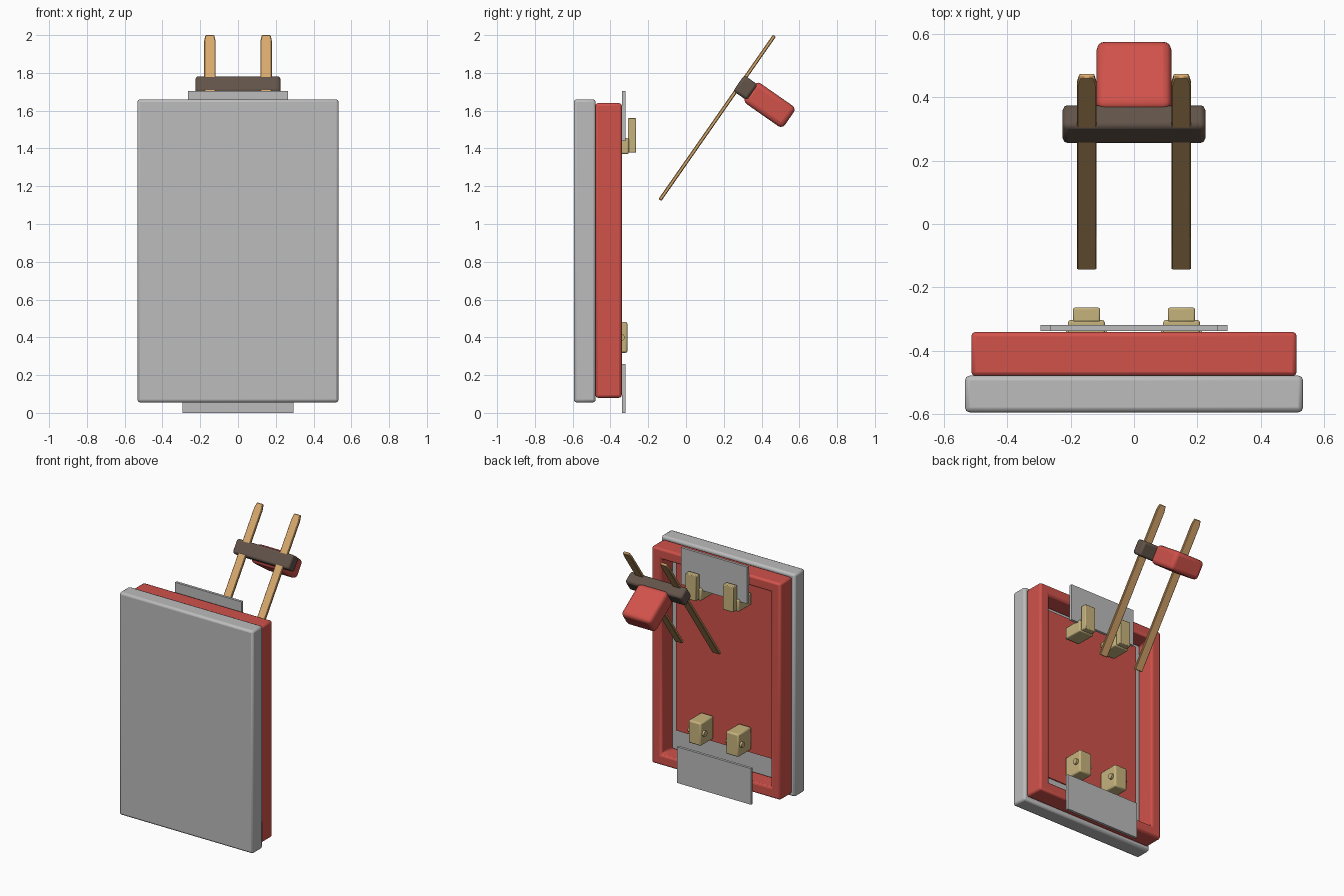
import bpy, bmesh, math
from mathutils import Matrix, Vector

if "Cube" in bpy.data.objects:
    bpy.data.objects.remove(bpy.data.objects["Cube"])


def srgb(*rgb):
    return [((c / 255 + 0.055) / 1.055) ** 2.4 for c in rgb] + [1]


def material(name, *rgb):
    m = bpy.data.materials.new(name)
    m.diffuse_color = srgb(*rgb)
    m.use_nodes = True
    m.node_tree.nodes["Principled BSDF"].inputs["Base Color"].default_value = m.diffuse_color
    return m


GREY = material("light_grey", 188, 188, 188)
RED = material("red", 208, 82, 74)
BRASS = material("pale_brass", 198, 179, 125)
WOOD = material("tan", 216, 169, 109)
DARK = material("dark_brown", 98, 83, 73)


def finish(name, bm, mat, bevel=0.0, segments=2):
    bmesh.ops.recalc_face_normals(bm, faces=bm.faces)
    me = bpy.data.meshes.new(name)
    bm.to_mesh(me)
    bm.free()
    me.materials.append(mat)
    ob = bpy.data.objects.new(name, me)
    bpy.context.collection.objects.link(ob)
    if bevel:
        mod = ob.modifiers.new("Bevel", "BEVEL")
        mod.width, mod.segments = bevel, segments
        mod.limit_method = "ANGLE"
    bpy.ops.object.select_all(action="DESELECT")
    bpy.context.view_layer.objects.active = ob
    ob.select_set(True)
    bpy.ops.object.shade_smooth_by_angle(angle=math.radians(35))
    return ob


def cube(x, y, z):
    """Box mesh from (min, max) ranges."""
    bm = bmesh.new()
    bmesh.ops.create_cube(bm, size=1)
    for v in bm.verts:
        v.co = Vector([(r[0] + r[1]) / 2 + c * (r[1] - r[0])
                       for c, r in zip(v.co, (x, y, z))])
    return bm


def box(name, x, y, z, mat, bevel=0.0, segments=2):
    return finish(name, cube(x, y, z), mat, bevel, segments)


# Front panel
box("front_panel", (-0.533, 0.533), (-0.594, -0.478), (0.055, 1.66), GREY, 0.015)

# Hollow back frame, open on both sides
bm = cube((-0.513, 0.513), (-0.48, -0.34), (0.08, 1.64))
bm.normal_update()
ends = [f for f in bm.faces if abs(f.normal.y) > 0.9]
bmesh.ops.inset_individual(bm, faces=ends, thickness=0.108)
bmesh.ops.delete(bm, geom=ends, context="FACES_ONLY")
bmesh.ops.bridge_loops(bm, edges=[e for e in bm.edges if e.is_boundary])
finish("back_frame", bm, RED, 0.014)

# Recess floor stops short of the lower wall
box("recess_floor", (-0.41, 0.41), (-0.482, -0.47), (0.29, 1.55), RED)

# Thin plates at both ends
box("top_plate", (-0.265, 0.265), (-0.338, -0.319), (1.44, 1.705), GREY)
box("bottom_plate", (-0.295, 0.295), (-0.338, -0.319), (0.0, 0.26), GREY)

# Tilted frame for the pulled-out part: local y across, local z along the pins
lean = math.atan2(0.61, 0.875)


def tilted(name, half, centre, mat, bevel, segments=2, taper=False):
    hx, hy, hz = half
    bm = cube((-hx, hx), (-hy, hy), (-hz, hz))
    if taper:
        # Short narrowed tip at the upper end
        bmesh.ops.bisect_plane(bm, geom=bm.verts[:] + bm.edges[:] + bm.faces[:],
                               plane_co=(0, 0, hz - 0.04), plane_no=(0, 0, 1))
        for v in bm.verts:
            if v.co.z > hz - 0.01:
                v.co.x *= 0.75
    bmesh.ops.transform(bm, verts=bm.verts, matrix=Matrix.Translation(centre)
                        @ Matrix.Rotation(-lean, 4, "X"))
    return finish(name, bm, mat, bevel, segments)


tilted("crossbar", (0.225, 0.044, 0.051), (0, 0.315, 1.721), DARK, 0.015)
tilted("handle", (0.118, 0.128, 0.066), (0, 0.442, 1.631), RED, 0.026, 3)

for s, side in ((-1, "left"), (1, "right")):
    def span(a, b):
        return tuple(sorted((s * a, s * b)))

    # Long flat pins
    tilted(side + "_pin", (0.031, 0.0095, 0.53), (s * 0.149, 0.165, 1.562),
           WOOD, 0.004, 1, True)

    # Upper clip: foot and upright
    box(side + "_upper_foot", span(0.092, 0.208), (-0.45, -0.303), (1.37, 1.455),
        BRASS, 0.008)
    box(side + "_upper_clip", span(0.107, 0.192), (-0.308, -0.264), (1.378, 1.56),
        BRASS, 0.005)

    # Lower block with cross pin
    box(side + "_lower_block", span(0.1, 0.2), (-0.46, -0.31), (0.318, 0.482),
        BRASS, 0.01)
    bm = bmesh.new()
    bmesh.ops.create_cone(bm, cap_ends=True, segments=16, radius1=0.02,
                          radius2=0.02, depth=0.13,
                          matrix=Matrix.Translation((s * 0.15, -0.345, 0.4))
                          @ Matrix.Rotation(math.pi / 2, 4, "Y"))
    finish(side + "_cross_pin", bm, BRASS)
